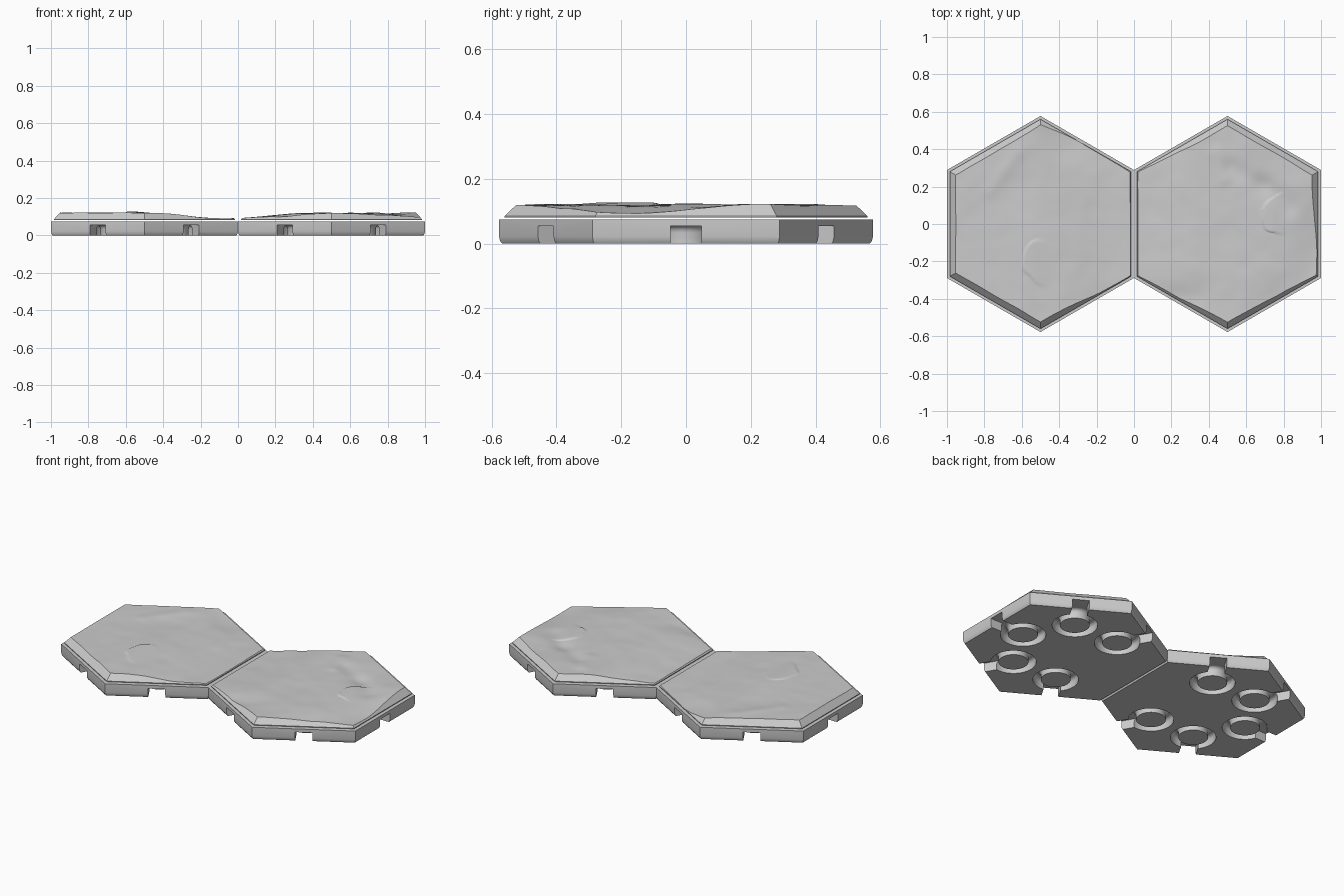
import bpy, bmesh, math
from mathutils import Vector, noise

cube = bpy.data.objects.get("Cube")
if cube:
    bpy.data.objects.remove(cube, do_unlink=True)

stone = bpy.data.materials.new("stone_grey")
stone.use_nodes = True
GREY = (0.6, 0.6, 0.6, 1)
stone.diffuse_color = GREY
stone.node_tree.nodes["Principled BSDF"].inputs["Base Color"].default_value = GREY

SEG = 40      # terrain divisions along one hexagon side
RINGS = 50    # terrain rings from centre to rim
GAP_TOP = 0.081


def finish(name, bm):
    bmesh.ops.recalc_face_normals(bm, faces=bm.faces[:])
    mesh = bpy.data.meshes.new(name)
    bm.to_mesh(mesh)
    bm.free()
    mesh.materials.append(stone)
    ob = bpy.data.objects.new(name, mesh)
    bpy.context.collection.objects.link(ob)
    return ob


def activate(ob):
    bpy.ops.object.select_all(action="DESELECT")
    ob.select_set(True)
    bpy.context.view_layer.objects.active = ob


def hexagon(n=1):
    """Outline of a unit-apothem hexagon with its points on the y axis."""
    corners = [Vector((math.cos(a), math.sin(a))) / math.cos(math.pi / 6)
               for a in (math.radians(30 + 60 * k) for k in range(6))]
    return [corners[k].lerp(corners[(k + 1) % 6], j / n)
            for k in range(6) for j in range(n)]


def bridge(bm, a, b):
    for i in range(len(a)):
        j = (i + 1) % len(a)
        bm.faces.new((a[i], a[j], b[j], b[i]))


def smooth(lo, hi, v):
    t = min(1, max(0, (v - lo) / (hi - lo)))
    return t * t * (3 - 2 * t)


def blob(x, y, cx, cy, sx, sy):
    return math.exp(-((x - cx) / sx) ** 2 - ((y - cy) / sy) ** 2)


def ridge(x, y, start, end, width):
    a, d = Vector(start), Vector(end) - Vector(start)
    p = Vector((x, y)) - a
    t = min(1, max(0, p.dot(d) / d.length_squared))
    return math.exp(-((p - d * t).length / width) ** 2)


def scarp(x, y, cx, cy, radius):
    """Low plate with a crisp, ragged edge facing -x that fades towards +x."""
    r = math.hypot(x - cx, (y - cy) * 0.9)
    r += 0.03 * noise.noise(Vector((x * 11, y * 11, 5)))
    return smooth(radius, radius * 0.88, r) * smooth(cx + radius * 0.5, cx - radius * 0.7, x)


def ripple(x, y, seed):
    return (0.0035 * noise.noise(Vector((x * 5, y * 5, seed)))
            + 0.0016 * noise.noise(Vector((x * 11, y * 11, seed))))


def left_height(x, y):
    h = 0.118 - 0.026 * smooth(-0.15, -0.5, x - 0.06 * y)
    # worn edges
    h -= 0.026 * blob(x, y, 0.5, -0.17, 0.15, 0.22)
    h -= 0.014 * blob(x, y, -0.25, -0.4, 0.15, 0.1)
    h -= 0.01 * blob(x, y, 0.3, -0.4, 0.12, 0.1)
    # gully and knolls running to the far corner
    h -= 0.007 * ridge(x, y, (0.02, 0.3), (0.2, 0.2), 0.05)
    h -= 0.008 * ridge(x, y, (0.2, 0.2), (0.33, 0.1), 0.06)
    h += 0.006 * blob(x, y, 0.42, 0.22, 0.07, 0.09)
    h += 0.005 * ridge(x, y, (-0.06, 0.38), (-0.02, 0.24), 0.04)
    h += 0.007 * scarp(x, y, 0.28, 0.05, 0.1)
    return min(h, 0.123) + ripple(x, y, 3)


def right_height(x, y):
    h = 0.12 - 0.031 * smooth(-0.02, 0.4, x + 0.12 * y)
    h -= 0.012 * blob(x, y, 0.15, 0.45, 0.14, 0.15)
    h -= 0.007 * blob(x, y, -0.1, 0.22, 0.13, 0.16)
    h += 0.004 * ridge(x, y, (-0.12, 0.38), (-0.27, 0.18), 0.04)
    h += 0.005 * scarp(x, y, 0.01, -0.2, 0.11)
    return min(h, 0.125) + ripple(x, y, 8)


def make_terrain(name, height, cx):
    bm = bmesh.new()
    outline = hexagon(SEG)

    def ring(points, z):
        return [bm.verts.new((p.x, p.y, z)) for p in points]

    # underside, short lip, then sloped wall meeting the uneven ground
    foot = ring([p * 0.485 for p in outline], GAP_TOP)
    lip = ring([p * 0.485 for p in outline], GAP_TOP + 0.004)
    bm.faces.new(foot)
    bridge(bm, foot, lip)
    rim = []
    for p in outline:
        a = 0.46
        for _ in range(3):
            a = 0.485 - 0.9 * max(0.002, height(*(p * a)) - GAP_TOP - 0.004)
        rim.append(p * a)
    previous = lip
    for i in range(RINGS, 0, -1):
        pts = [p * (i / RINGS) for p in rim]
        row = [bm.verts.new((p.x, p.y, height(p.x, p.y))) for p in pts]
        bridge(bm, previous, row)
        previous = row
    centre = bm.verts.new((0, 0, height(0, 0)))
    for i, v in enumerate(previous):
        bm.faces.new((v, previous[(i + 1) % len(previous)], centre))
    ob = finish(name, bm)
    ob.location.x = cx
    activate(ob)
    bpy.ops.object.shade_smooth_by_angle(angle=math.radians(25))


def ring_cutter(centre):
    """Arched ring that leaves a round post in the middle."""
    half = 0.022
    section = [(-half, -0.02)]
    section += [(-half * math.cos(a), 0.034 + half * math.sin(a))
                for a in (math.pi * k / 8 for k in range(9))]
    section.append((half, -0.02))
    bm = bmesh.new()
    loops = [[bm.verts.new((centre.x + (0.105 + s) * math.cos(a),
                            centre.y + (0.105 + s) * math.sin(a), z))
              for a in (math.tau * k / 48 for k in range(48))] for s, z in section]
    for k, loop in enumerate(loops):
        bridge(bm, loop, loops[(k + 1) % len(loops)])
    return finish("ring_cutter", bm)


def notch_cutter(angle):
    bm = bmesh.new()
    bmesh.ops.create_cube(bm, size=1)
    for v in bm.verts:
        v.co = Vector((0.48 + v.co.x * 0.14, v.co.y * 0.096, 0.0175 + v.co.z * 0.075))
    ob = finish("notch_cutter", bm)
    ob.rotation_euler.z = angle
    return ob


def make_base(name, cx, closed_side):
    bm = bmesh.new()
    loops = [[bm.verts.new((p.x * a, p.y * a, z)) for p in hexagon()]
             for a, z in ((0.492, 0), (0.497, 0.008), (0.5, 0.022), (0.5, 0.075))]
    for a, b in zip(loops, loops[1:]):
        bridge(bm, a, b)
    bm.faces.new(loops[0])
    bm.faces.new(loops[-1])
    base = finish(name, bm)
    # five magnet tracks, each opening through the side wall
    for k in range(6):
        if k == closed_side:
            continue
        angle = math.radians(60 * k)
        centre = Vector((math.cos(angle), math.sin(angle))) * 0.307
        for cutter in (ring_cutter(centre), notch_cutter(angle)):
            cutter.hide_render = True
            activate(base)
            mod = base.modifiers.new("cut", "BOOLEAN")
            mod.operation = "DIFFERENCE"
            mod.solver = "EXACT"
            mod.object = cutter
            bpy.context.view_layer.update()
            bpy.ops.object.modifier_apply(modifier=mod.name)
            bpy.data.objects.remove(cutter, do_unlink=True)
    base.location.x = cx
    activate(base)
    bpy.ops.object.shade_smooth_by_angle(angle=math.radians(30))


make_base("left_base", 0.5, 3)
make_base("right_base", -0.5, 0)
make_terrain("left_ground", left_height, 0.5)
make_terrain("right_ground", right_height, -0.5)
